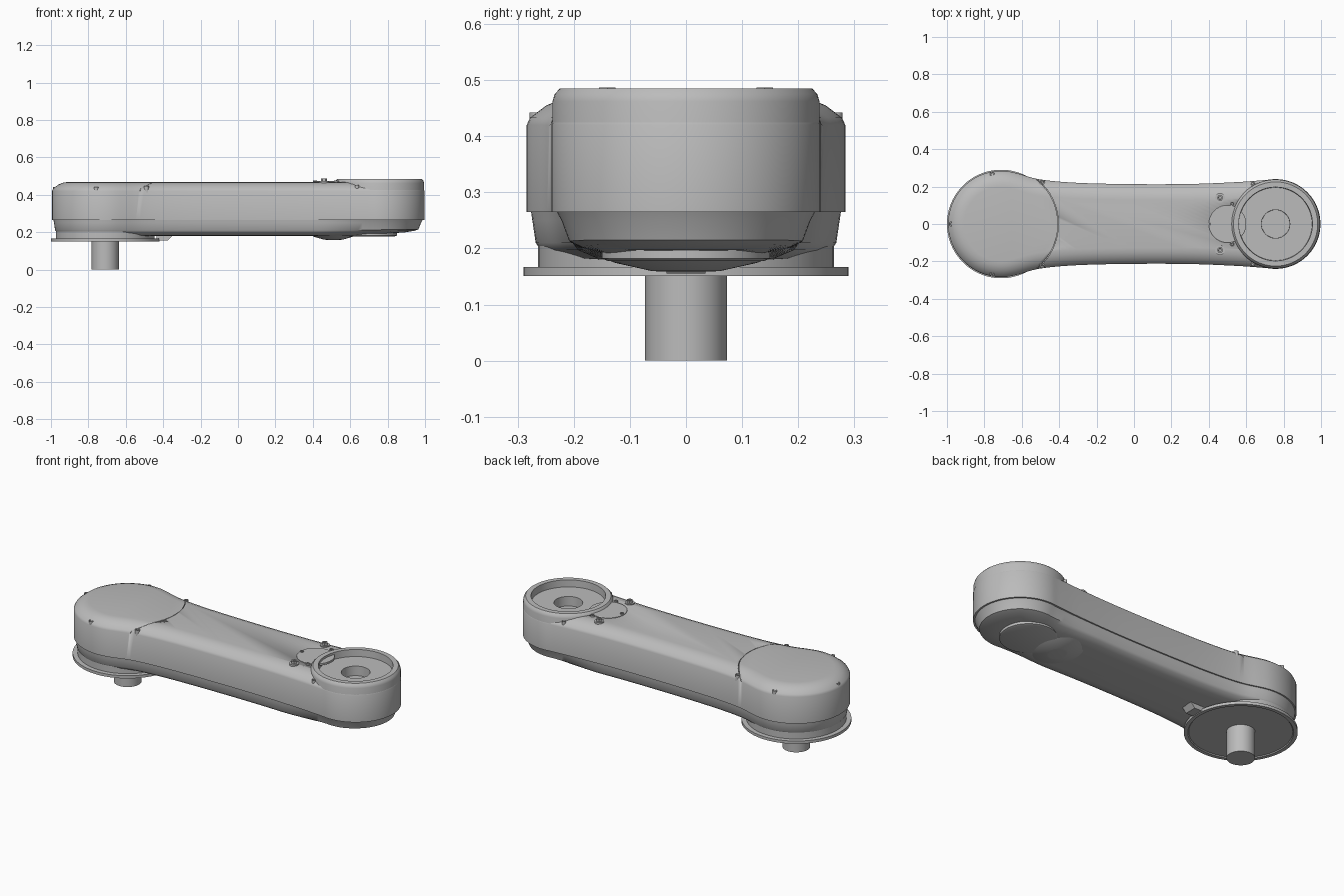
import bpy, bmesh, math
from mathutils import Vector

if "Cube" in bpy.data.objects:
    bpy.data.objects.remove(bpy.data.objects["Cube"])

grey = bpy.data.materials.new("light_grey")
grey.use_nodes = True
color = (0.5, 0.5, 0.5, 1)
grey.diffuse_color = color
grey.node_tree.nodes["Principled BSDF"].inputs["Base Color"].default_value = color

BASE_X, HUB_X = -0.71, 0.757


def finish(name, bm, angle=30):
    bmesh.ops.recalc_face_normals(bm, faces=bm.faces)
    mesh = bpy.data.meshes.new(name)
    bm.to_mesh(mesh)
    bm.free()
    mesh.materials.append(grey)
    obj = bpy.data.objects.new(name, mesh)
    bpy.context.collection.objects.link(obj)
    bpy.ops.object.select_all(action='DESELECT')
    obj.select_set(True)
    bpy.context.view_layer.objects.active = obj
    bpy.ops.object.shade_smooth_by_angle(angle=math.radians(angle))
    return obj


def skin(bm, rings, closed=False):
    """Bridge equal-length vertex rings; cap the ends unless closed."""
    n = len(rings[0])
    pairs = list(zip(rings, rings[1:])) + ([(rings[-1], rings[0])] if closed else [])
    for a, b in pairs:
        for i in range(n):
            j = (i + 1) % n
            bm.faces.new((a[i], a[j], b[j], b[i]))
    if not closed:
        bm.faces.new(rings[0])
        bm.faces.new(rings[-1])


def lathe(name, profile, x, y=0, segments=64, closed=False, sy=1):
    """Turn a (radius, z) profile about a vertical axis."""
    bm = bmesh.new()
    turn = [2 * math.pi * i / segments for i in range(segments)]
    rings = [[bm.verts.new((x + r * math.cos(a), y + sy * r * math.sin(a), z)) for a in turn]
             for r, z in profile]
    skin(bm, rings, closed)
    return finish(name, bm)


def spline(points, steps=6):
    pts = [Vector(p) for p in points]
    ext = [2 * pts[0] - pts[1]] + pts + [2 * pts[-1] - pts[-2]]
    out = []
    for a, b, c, d in zip(ext, ext[1:], ext[2:], ext[3:]):
        for k in range(steps):
            t = k / steps
            out.append(b + 0.5 * t * (c - a + t * (2 * a - 5 * b + 4 * c - d
                       + t * (3 * (b - c) + d - a))))
    return out


def arc(x, r, start, end, steps):
    return [Vector((x + r * math.cos(math.radians(start + (end - start) * i / steps)),
                    r * math.sin(math.radians(start + (end - start) * i / steps))))
            for i in range(steps + 1)]


# Plan outline: large round end, narrow waist, smaller round end
waist = spline([(-0.62, 0.27), (-0.5, 0.238), (-0.3, 0.22), (0, 0.213),
                (0.3, 0.214), (0.55, 0.224), (0.715, 0.236)])
upper = arc(BASE_X, 0.284, 180, 74, 24) + waist[1:] + arc(HUB_X, 0.24, 100, 0, 24)
outline = upper + [Vector((p.x, -p.y)) for p in reversed(upper[1:-1])]
count = len(outline)
normals = []
for i in range(count):
    d = outline[(i + 1) % count] - outline[i - 1]
    normals.append(Vector((-d.y, d.x)).normalized())


def shell(name, layers):
    """Loft the outline through (inset, z, extra end inset, extra end z)."""
    bm = bmesh.new()
    rings = []
    for inset, z, end_inset, end_z in layers:
        ring = []
        for p, n in zip(outline, normals):
            t = min(max((p.x - 0.4) / 0.35, 0), 1)
            t = t * t * (3 - 2 * t)
            lift = end_z * min(max((p.x - 0.6) / 0.3, 0), 1)
            q = p - n * (inset + end_inset * t)
            ring.append(bm.verts.new((q.x, q.y, z + lift)))
        rings.append(ring)
    skin(bm, rings)
    return finish(name, bm, 40)


def cut(target, cutter):
    mod = target.modifiers.new("cut", 'BOOLEAN')
    mod.operation, mod.solver, mod.object = 'DIFFERENCE', 'EXACT', cutter
    bpy.context.view_layer.objects.active = target
    bpy.ops.object.modifier_apply(modifier=mod.name)
    bpy.data.objects.remove(cutter)


# Upper and lower arm shells
top_shell = shell("upper_shell", [(0, 0.265, 0, 0), (0, 0.42, 0, 0), (0.006, 0.433, 0, 0),
                                  (0.035, 0.455, 0, 0), (0.06, 0.465, 0, 0),
                                  (0.085, 0.468, 0, 0)])
shell("lower_shell", [(0.007, 0.27, 0, 0), (0.01, 0.25, 0.008, 0), (0.016, 0.21, 0.016, 0.005),
                      (0.025, 0.197, 0.03, 0.01), (0.06, 0.182, 0.05, 0.016),
                      (0.09, 0.18, 0.06, 0.016)])

# Hub well and end cover seam
cut(top_shell, lathe("hub_cutter", [(0.21, 0.3), (0.21, 0.6)], HUB_X))
cut(top_shell, lathe("seam_cutter", [(0.303, 0.42), (0.306, 0.42), (0.306, 0.6), (0.303, 0.6)],
                     BASE_X, segments=96, closed=True))

# Output hub with stepped recess
lathe("output_hub", [(0.02, 0.3), (0.238, 0.3), (0.238, 0.462), (0.234, 0.475), (0.225, 0.485),
                     (0.197, 0.485), (0.195, 0.445), (0.076, 0.445), (0.075, 0.39),
                     (0.02, 0.39)], HUB_X, segments=96)

# Base joint: neck, flange and shaft
lathe("base_neck", [(0.264, 0.165), (0.264, 0.268)], BASE_X, segments=96)
lathe("base_flange", [(0.265, 0.156), (0.27, 0.151), (0.29, 0.151), (0.29, 0.167),
                      (0.262, 0.167)], BASE_X, segments=96)
lathe("base_shaft", [(0.073, 0), (0.073, 0.16)], BASE_X)

# Underside cover, bulge and stop block
lathe("underside_cover", [(0.15, 0.2), (0.15, 0.182), (0.14, 0.178)], 0.7)
lathe("underside_bulge", [(0.125, 0.185), (0.1, 0.174), (0.05, 0.16), (0.04, 0.159)],
      0.51, sy=1.25)
bm = bmesh.new()
bmesh.ops.create_cube(bm, size=1)
for v in bm.verts:
    slope = 0.03 if v.co.z < 0 and v.co.x > 0 else 0
    v.co = (-0.39 + v.co.x * 0.09 - slope, v.co.y * 0.07, 0.171 + v.co.z * 0.032)
finish("stop_block", bm)

# Access plate beside the hub
lathe("access_plate", [(0.1, 0.46), (0.1, 0.471), (0.097, 0.473)], 0.5)


def screw(name, x, y, z, r, height, sides):
    lathe(name, [(r, z - 0.02), (r, z + height), (r * 0.55, z + height),
                 (r * 0.5, z + height * 0.4)], x, y, sides)


# Fasteners, mirrored across the arm
for side, y in (("left", 1), ("right", -1)):
    lathe("hub_washer_" + side, [(0.026, 0.46), (0.026, 0.473)], 0.46, y * 0.14, 24)
    screw("hub_bolt_" + side, 0.46, y * 0.14, 0.468, 0.017, 0.019, 6)
    screw("plate_screw_" + side, 0.525, y * 0.108, 0.468, 0.011, 0.009, 16)
    screw("shoulder_screw_" + side, 0.637, y * 0.213, 0.44, 0.011, 0.012, 16)
    screw("cover_screw_front_" + side, -0.49, y * 0.224, 0.432, 0.013, 0.014, 16)
    screw("cover_screw_rear_" + side, -0.758, y * 0.266, 0.43, 0.013, 0.012, 16)
screw("plate_screw_middle", 0.412, 0, 0.468, 0.011, 0.009, 16)
screw("cover_screw_end", -0.975, 0, 0.43, 0.013, 0.012, 16)
